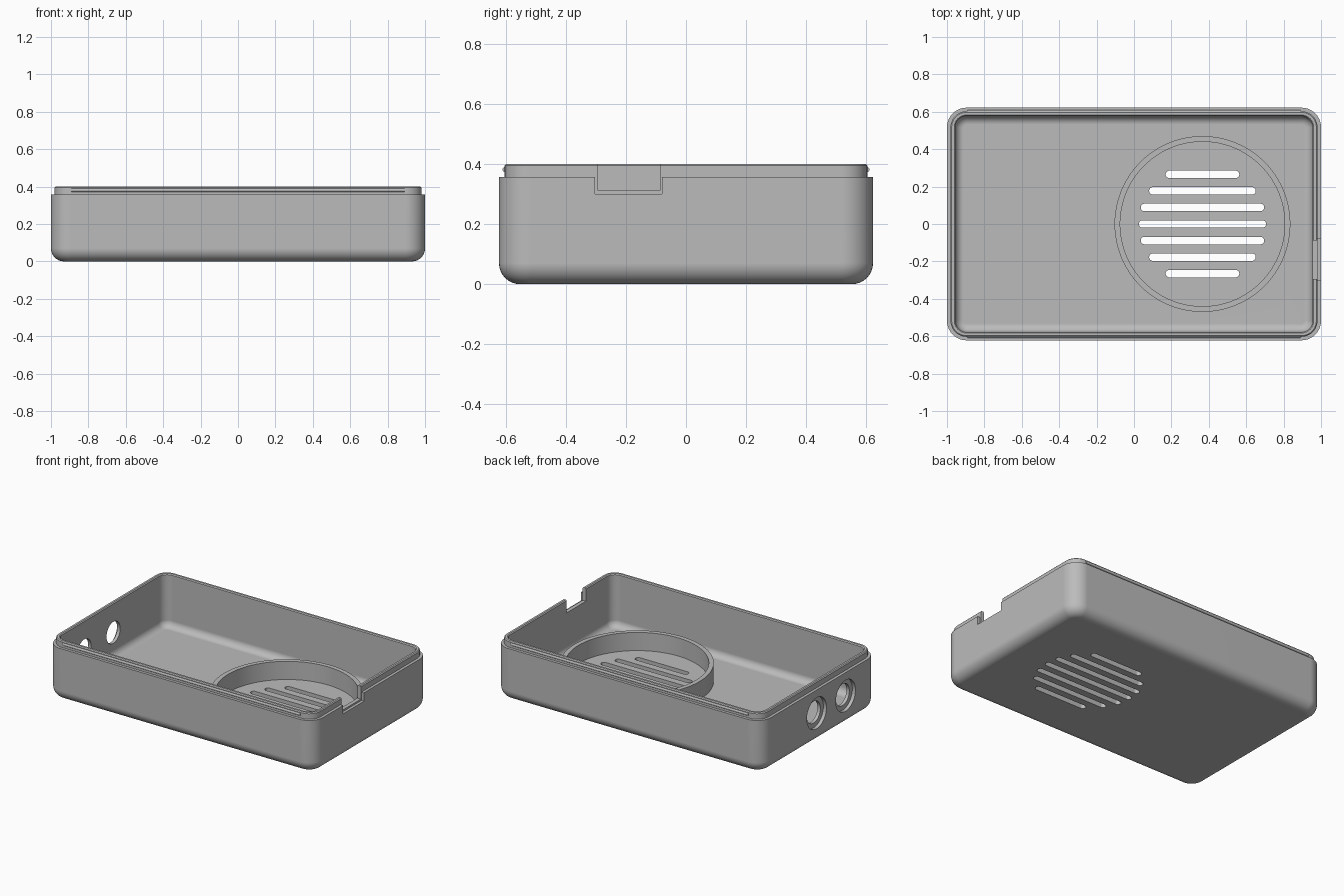
import bpy, bmesh
from math import sin, cos, pi, radians
from mathutils import Matrix

cube = bpy.data.objects.get("Cube")
if cube:
    bpy.data.objects.remove(cube, do_unlink=True)

grey = bpy.data.materials.new("plain grey")
grey.use_nodes = True
grey.diffuse_color = (0.5, 0.5, 0.5, 1)
grey.node_tree.nodes["Principled BSDF"].inputs["Base Color"].default_value = (0.5, 0.5, 0.5, 1)

HALF_X, HALF_Y, CORNER = 1.0, 0.622, 0.105
WALL, FLOOR, SHOULDER, TOP = 0.045, 0.042, 0.357, 0.4
GRILLE_X = 0.366


def make_object(name, bm):
    bmesh.ops.recalc_face_normals(bm, faces=bm.faces)
    mesh = bpy.data.meshes.new(name)
    bm.to_mesh(mesh)
    bm.free()
    mesh.materials.append(grey)
    obj = bpy.data.objects.new(name, mesh)
    bpy.context.collection.objects.link(obj)
    return obj


def rounded_rect(hx, hy, r, segs=10):
    """Outline of a rounded rectangle, counter-clockwise."""
    pts = []
    for q, (sx, sy) in enumerate([(1, 1), (-1, 1), (-1, -1), (1, -1)]):
        for i in range(segs + 1):
            a = (q + i / segs) * pi / 2
            pts.append((sx * (hx - r) + r * cos(a), sy * (hy - r) + r * sin(a)))
    return pts


def loft(name, rings, closed=False):
    """Skin a stack of (outline, z) rings, capped or joined end to start."""
    bm = bmesh.new()
    loops = [[bm.verts.new((x, y, z)) for x, y in pts] for pts, z in rings]
    pairs = list(zip(loops, loops[1:]))
    if closed:
        pairs.append((loops[-1], loops[0]))
    else:
        bm.faces.new(loops[0])
        bm.faces.new(loops[-1])
    for a, b in pairs:
        for i in range(len(a)):
            j = (i + 1) % len(a)
            bm.faces.new((a[i], a[j], b[j], b[i]))
    return make_object(name, bm)


def box(name, lo, hi):
    hx, hy = (hi[0] - lo[0]) / 2, (hi[1] - lo[1]) / 2
    cx, cy = (hi[0] + lo[0]) / 2, (hi[1] + lo[1]) / 2
    pts = [(cx + sx * hx, cy + sy * hy) for sx, sy in [(1, 1), (-1, 1), (-1, -1), (1, -1)]]
    return loft(name, [(pts, lo[2]), (pts, hi[2])])


def rod(name, radius, length, center, sides=48):
    """Cylinder lying along x."""
    bm = bmesh.new()
    place = Matrix.Translation(center) @ Matrix.Rotation(pi / 2, 4, 'Y')
    bmesh.ops.create_cone(bm, cap_ends=True, segments=sides, radius1=radius,
                          radius2=radius, depth=length, matrix=place)
    return make_object(name, bm)


def finish(obj):
    bpy.ops.object.select_all(action='DESELECT')
    obj.select_set(True)
    bpy.context.view_layer.objects.active = obj
    bpy.ops.object.shade_smooth_by_angle(angle=radians(30))
    mod = obj.modifiers.new("even shading", 'WEIGHTED_NORMAL')
    mod.keep_sharp = True


def cut(target, cutter):
    mod = target.modifiers.new("cut", 'BOOLEAN')
    mod.operation, mod.solver, mod.object = 'DIFFERENCE', 'EXACT', cutter
    bpy.context.view_layer.objects.active = target
    bpy.ops.object.modifier_apply(modifier=mod.name)
    bpy.data.objects.remove(cutter, do_unlink=True)


# Tray: filleted outside, stepped lip, filleted inside
def tray_ring(inset, z):
    return rounded_rect(HALF_X - inset, HALF_Y - inset, CORNER - inset), z


def fillet(inset, z, r, steps=8):
    return [(inset + r * (1 - sin(t)), z + r * (1 - cos(t)))
            for t in (i / steps * pi / 2 for i in range(steps + 1))]


LIP, CHAMFER = 0.019, 0.006
profile = fillet(0, 0, 0.07)
profile += [(0, SHOULDER), (LIP, SHOULDER), (LIP, TOP - CHAMFER), (LIP + CHAMFER, TOP),
            (WALL - CHAMFER, TOP), (WALL, TOP - CHAMFER)]
profile += reversed(fillet(WALL, FLOOR, 0.045))
tray = loft("tray", [tray_ring(d, z) for d, z in profile])

# Speaker grille slots
for row, half in enumerate([0.34, 0.33, 0.285, 0.197]):
    for side in ([1] if row == 0 else [1, -1]):
        pts = [(x + GRILLE_X, y + side * row * 0.0885)
               for x, y in rounded_rect(half, 0.02, 0.0199, 6)]
        cut(tray, loft("slot_cutter", [(pts, -0.1), (pts, 0.1)]))

# Two counterbored sockets in one end wall
for y in (0.03, -0.28):
    cut(tray, rod("recess_cutter", 0.105, 0.1, (-1.027, y, 0.2)))
    cut(tray, rod("socket_cutter", 0.073, 0.3, (-1, y, 0.2)))

# Cable notch in the other end wall, with a wider shallow pocket outside
cut(tray, box("pocket_cutter", (HALF_X - LIP, -0.302, 0.3), (1.1, -0.08, 0.5)))
cut(tray, box("notch_cutter", (0.9, -0.293, 0.312), (1.2, -0.087, 0.5)))
finish(tray)

# Speaker ring standing on the floor
def circle(r, n=96):
    return [(GRILLE_X + r * cos(2 * pi * i / n), r * sin(2 * pi * i / n)) for i in range(n)]


finish(loft("speaker_ring", [(circle(0.47), FLOOR - 0.01), (circle(0.47), 0.165),
                             (circle(0.44), 0.165), (circle(0.44), FLOOR - 0.01)], closed=True))

# Snap beads along the lip
for side, name in ((-1, "front_snap_bead"), (1, "back_snap_bead")):
    finish(rod(name, 0.009, 1.78, (0, side * (HALF_Y - LIP - 0.002), 0.381), 16))
